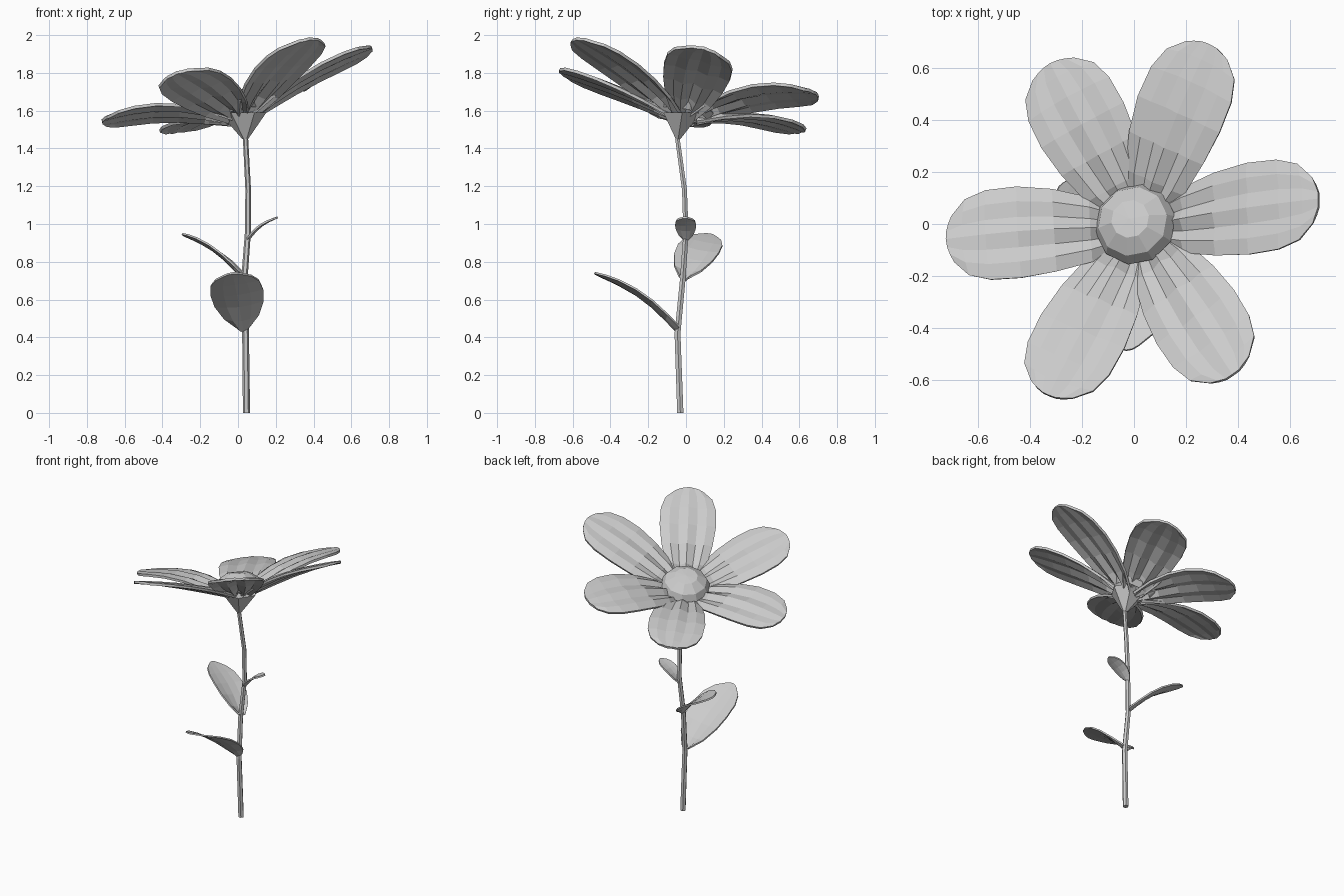
import bpy, bmesh, math
from mathutils import Vector

cube = bpy.data.objects.get("Cube")
if cube:
    bpy.data.objects.remove(cube, do_unlink=True)

grey = bpy.data.materials.new("light_grey")
grey.use_nodes = True
grey.diffuse_color = (0.6, 0.6, 0.6, 1)
grey.node_tree.nodes["Principled BSDF"].inputs["Base Color"].default_value = (0.6, 0.6, 0.6, 1)

TILT = Vector((-0.257, 0.254, 1)).normalized()   # direction the flower faces
CENTRE = Vector((0.02, -0.015, 1.555))


def add_object(name, rings, closed=False, caps=False, thickness=0):
    """Skin a list of point rings with quads."""
    bm = bmesh.new()
    rows = [[bm.verts.new(p) for p in ring] for ring in rings]
    n = len(rows[0])
    for a, b in zip(rows, rows[1:]):
        for i in range(n if closed else n - 1):
            j = (i + 1) % n
            bm.faces.new((a[i], a[j], b[j], b[i]))
    if caps:
        bm.faces.new(rows[0])
        bm.faces.new(rows[-1])
    bmesh.ops.remove_doubles(bm, verts=bm.verts, dist=0.0005)
    bmesh.ops.recalc_face_normals(bm, faces=bm.faces)
    mesh = bpy.data.meshes.new(name)
    bm.to_mesh(mesh)
    bm.free()
    mesh.materials.append(grey)
    obj = bpy.data.objects.new(name, mesh)
    bpy.context.collection.objects.link(obj)
    if thickness:
        mod = obj.modifiers.new("thickness", "SOLIDIFY")
        mod.thickness = thickness
        mod.offset = 0
    return obj


def blade(name, base, tip, up, outline, width, arch, folds, fade, thickness):
    """Arched blade; outline holds (position along, relative width)."""
    base, tip = Vector(base), Vector(tip)
    along = tip - base
    across = up.cross(along).normalized()
    normal = along.cross(across).normalized()
    rings = []
    for t, w in outline:
        ring = []
        for k, h in enumerate(folds):
            u = 2 * k / (len(folds) - 1) - 1
            s = t - 0.04 * u * u * t ** 4    # slightly rounded tip
            lift = arch * math.sin(math.pi * t) + h * (1 - fade * t)
            ring.append(base + along * s + across * (u * w * width / 2) + normal * lift)
        rings.append(ring)
    return add_object(name, rings, thickness=thickness)


def lathe(name, profile, sides, centre, axis):
    """Revolve (radius, height) pairs about a tilted axis."""
    turn = axis.to_track_quat("Z", "Y")
    rings = [[centre + turn @ Vector((r * math.cos(2 * math.pi * i / sides),
                                      r * math.sin(2 * math.pi * i / sides), h))
              for i in range(sides)] for r, h in profile]
    return add_object(name, rings, closed=True)


# Petals, each reaching from the flower centre to its own tip, with its own arch
petals = {
    "petal_front_left": ((0.38, -0.58, 1.98), 0.025),
    "petal_front_right": ((-0.325, -0.66, 1.80), 0.015),
    "petal_right": ((-0.72, -0.06, 1.545), 0.05),
    "petal_back_right": ((-0.32, 0.615, 1.49), 0.045),
    "petal_back_left": ((0.29, 0.69, 1.69), 0.05),
    "petal_left": ((0.71, 0.095, 1.93), 0.03),
}
petal_outline = [(0, 0.35), (0.2, 0.7), (0.4, 0.9), (0.6, 1),
                 (0.78, 0.98), (0.91, 0.83), (1, 0.5)]
petal_folds = (-0.018, 0.004, -0.016, 0.014, -0.016, 0.004, -0.018)
for name, (tip, arch) in petals.items():
    out = (Vector(tip) - CENTRE).normalized()
    blade(name, CENTRE + out * 0.05, tip, TILT, petal_outline, 0.36, arch,
          petal_folds, 0.85, 0.016)

# Domed flower centre
lathe("flower_centre", [(0.13, 0.025), (0.16, 0.06), (0.137, 0.105),
                        (0.075, 0.145), (0.0, 0.15)], 10, CENTRE, TILT)

# Six-sided cone under the petals
base = Vector((0.04, -0.045, 1.43))
rim = [Vector((0.025 + 0.125 * math.cos(a), -0.02 + 0.115 * math.sin(a), 1.59))
       for a in (i * math.pi / 3 for i in range(6))]
add_object("flower_base", [[base + (p - base) * 0.12 for p in rim], rim],
           closed=True, caps=True)

# Gently bent stem
path = [(0.045, -0.03, 0), (0.04, -0.045, 0.42), (0.033, -0.018, 0.7),
        (0.052, 0, 0.95), (0.054, -0.008, 1.18), (0.04, -0.045, 1.45)]
stem_rings = []
for i, p in enumerate(path):
    r = 0.019 - 0.001 * i
    stem_rings.append([Vector(p) + Vector((r * math.cos(a), r * math.sin(a), 0))
                       for a in (k * math.pi / 3 for k in range(6))])
add_object("stem", stem_rings, closed=True, caps=True)

# Leaves: start, end, facing direction, width, arch
leaf_outline = [(0, 0.22), (0.15, 0.65), (0.35, 0.93), (0.55, 1),
                (0.75, 0.92), (0.9, 0.68), (1, 0.33)]
leaf_folds = (0.1, 0.03, 0, 0.03, 0.1)
leaves = {
    "leaf_lower": ((0.03, -0.05, 0.43), (-0.03, -0.485, 0.74), (-0.12, 0, 1), 0.28, 0.035),
    "leaf_middle": ((0.03, -0.012, 0.70), (-0.295, 0.13, 0.945), (0.59, 0, 0.81), 0.23, 0.03),
    "leaf_upper": ((0.052, 0, 0.91), (0.21, -0.005, 1.035), (0, 0, 1), 0.11, 0.018),
}
for name, (start, end, facing, width, arch) in leaves.items():
    blade(name, start, end, Vector(facing), leaf_outline, width, arch,
          [h * width for h in leaf_folds], 0.8, 0.01)
